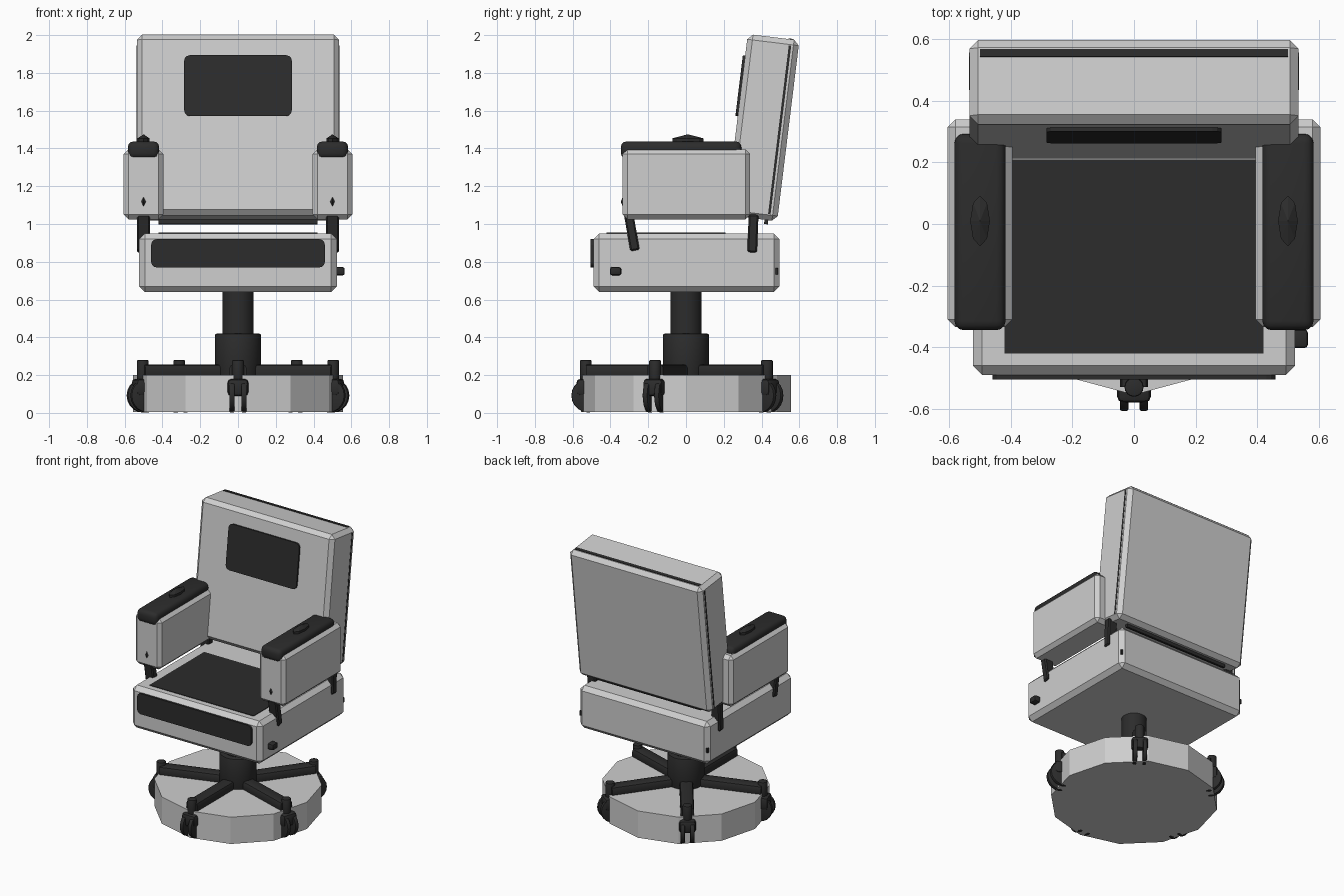
import bpy, bmesh, math
from mathutils import Matrix, Vector

if "Cube" in bpy.data.objects:
    bpy.data.objects.remove(bpy.data.objects["Cube"])


def material(name, c):
    m = bpy.data.materials.new(name)
    m.diffuse_color = (c, c, c, 1)
    m.use_nodes = True
    m.node_tree.nodes["Principled BSDF"].inputs["Base Color"].default_value = m.diffuse_color
    return m


GREY = material("light grey", 0.62)
DARK = material("charcoal", 0.025)


def finish(bm, name, mat, matrix=Matrix(), smooth=False):
    bm.transform(matrix)
    bmesh.ops.recalc_face_normals(bm, faces=bm.faces)
    me = bpy.data.meshes.new(name)
    bm.to_mesh(me)
    bm.free()
    me.materials.append(mat)
    ob = bpy.data.objects.new(name, me)
    bpy.context.collection.objects.link(ob)
    if smooth:
        bpy.ops.object.select_all(action='DESELECT')
        ob.select_set(True)
        bpy.context.view_layer.objects.active = ob
        bpy.ops.object.shade_smooth_by_angle(angle=math.radians(40))
    return ob


def box(name, lo, hi, mat, bevel=0.0, seg=1, axis=None, matrix=Matrix(), smooth=False):
    """Box between two corners; bevels all edges or only those along one axis."""
    lo, hi = Vector(lo), Vector(hi)
    bm = bmesh.new()
    bmesh.ops.create_cube(bm, size=1)
    bm.transform(Matrix.Translation((lo + hi) / 2) @ Matrix.Diagonal((*(hi - lo), 1)))
    if bevel:
        edges = [e for e in bm.edges if axis is None or
                 abs((e.verts[0].co - e.verts[1].co).normalized()[axis]) > 0.9]
        bmesh.ops.bevel(bm, geom=edges, offset=bevel, segments=seg, profile=0.5, affect='EDGES')
    return finish(bm, name, mat, matrix, smooth)


def cylinder(name, r, depth, mat, matrix, seg=24, bevel=0.0, smooth=True):
    bm = bmesh.new()
    bmesh.ops.create_cone(bm, cap_ends=True, segments=seg, radius1=r, radius2=r, depth=depth)
    if bevel:
        rim = [e for e in bm.edges if abs(e.verts[0].co.z - e.verts[1].co.z) < 1e-5]
        bmesh.ops.bevel(bm, geom=rim, offset=bevel, segments=2, profile=0.5, affect='EDGES')
    return finish(bm, name, mat, matrix, smooth)


def gem(name, centre, size, seg, rings):
    bm = bmesh.new()
    bmesh.ops.create_uvsphere(bm, u_segments=seg, v_segments=rings, radius=1)
    return finish(bm, name, DARK, Matrix.Translation(centre) @ Matrix.Diagonal((*size, 1)))


def bar(name, a, b, w, d):
    """Square bar from a to b, lying in a plane of constant x."""
    a, b = Vector(a), Vector(b)
    v = b - a
    m = Matrix.Translation(a) @ Matrix.Rotation(math.atan2(-v.y, v.z), 4, 'X')
    return box(name, (-w / 2, -d / 2, 0), (w / 2, d / 2, v.length), DARK, 0.008, matrix=m)


T = Matrix.Translation

# Base disc
cylinder("base_disc", 0.555, 0.195, GREY, T((0, 0, 0.1025)), seg=12, smooth=False)

# Gas column
cylinder("column_sleeve", 0.122, 0.24, DARK, T((0, 0, 0.30)), seg=32, bevel=0.01)
cylinder("column_rod", 0.083, 0.30, DARK, T((0, 0, 0.52)), seg=32)

# Five-star base with twin-wheel casters
for i in range(5):
    R = Matrix.Rotation(math.radians(-90 + 72 * i), 4, 'Z')
    box(f"star_leg_{i}", (0.05, -0.045, 0.175), (0.53, 0.045, 0.257), DARK,
        0.02, 2, 0, R, True)
    cylinder(f"caster_post_{i}", 0.031, 0.13, DARK, R @ T((0.53, 0, 0.215)), seg=16, bevel=0.006)
    box(f"caster_hood_{i}", (0.47, -0.055, 0.09), (0.58, 0.055, 0.18), DARK,
        0.02, 2, None, R, True)
    for s in (-1, 1):
        cylinder(f"caster_wheel_{i}_{s}", 0.09, 0.028, DARK,
                 R @ T((0.517, s * 0.032, 0.092)) @ Matrix.Rotation(math.pi / 2, 4, 'X'),
                 seg=20, bevel=0.006)

# Seat block with dark pad, front panel, lever and corner studs
box("seat", (-0.523, -0.49, 0.64), (0.523, 0.495, 0.95), GREY, 0.03)
box("seat_pad", (-0.42, -0.42, 0.947), (0.42, 0.21, 0.954), DARK)
box("seat_front_panel", (-0.46, -0.505, 0.77), (0.46, -0.48, 0.92), DARK, 0.03, 3, 1)
box("seat_lever", (0.50, -0.403, 0.728), (0.565, -0.342, 0.772), DARK, 0.012, 2, None,
    Matrix(), True)
for s in (-1, 1):
    box(f"seat_stud_{s}", (s * 0.51 - 0.006, 0.474, 0.733), (s * 0.51 + 0.006, 0.487, 0.767), DARK)

# Backrest leaning back, with head panel and piping around the rear edge
LEAN = T((0, 0.405, 1.51)) @ Matrix.Rotation(math.radians(-7), 4, 'X')
box("backrest", (-0.535, -0.1375, -0.4825), (0.535, 0.1375, 0.4825), GREY, 0.028, matrix=LEAN)
box("head_panel", (-0.285, -0.150, 0.045), (0.285, -0.13, 0.368), DARK, 0.03, 3, 1, LEAN)
box("piping_top", (-0.5, 0.08, 0.47), (0.5, 0.105, 0.486), DARK, matrix=LEAN)
box("piping_bottom", (-0.42, 0.07, -0.505), (0.42, 0.09, -0.47), DARK, matrix=LEAN)
for s in (-1, 1):
    box(f"piping_side_{s}", (s * 0.5265 - 0.01, 0.085, -0.45), (s * 0.5265 + 0.01, 0.098, 0.45),
        DARK, matrix=LEAN)

# Arms: side block, pad with raised bump, struts down to the seat
for s in (-1, 1):
    x = s * 0.5
    box(f"arm_block_{s}", (x - 0.105, -0.335, 1.025), (x + 0.105, 0.34, 1.395), GREY, 0.025)
    box(f"arm_pad_{s}", (x - 0.083, -0.345, 1.345), (x + 0.083, 0.293, 1.437), DARK,
        0.03, 3, None, Matrix(), True)
    gem(f"arm_pad_bump_{s}", (x, 0.01, 1.432), (0.037, 0.095, 0.043), 8, 3)
    gem(f"arm_front_stud_{s}", (x, -0.33, 1.118), (0.018, 0.015, 0.038), 4, 2)
    bar(f"front_strut_{s}", (x, -0.27, 0.86), (x, -0.305, 1.06), 0.07, 0.05)
    bar(f"rear_strut_{s}", (x, 0.35, 0.85), (x, 0.358, 1.05), 0.07, 0.052)
